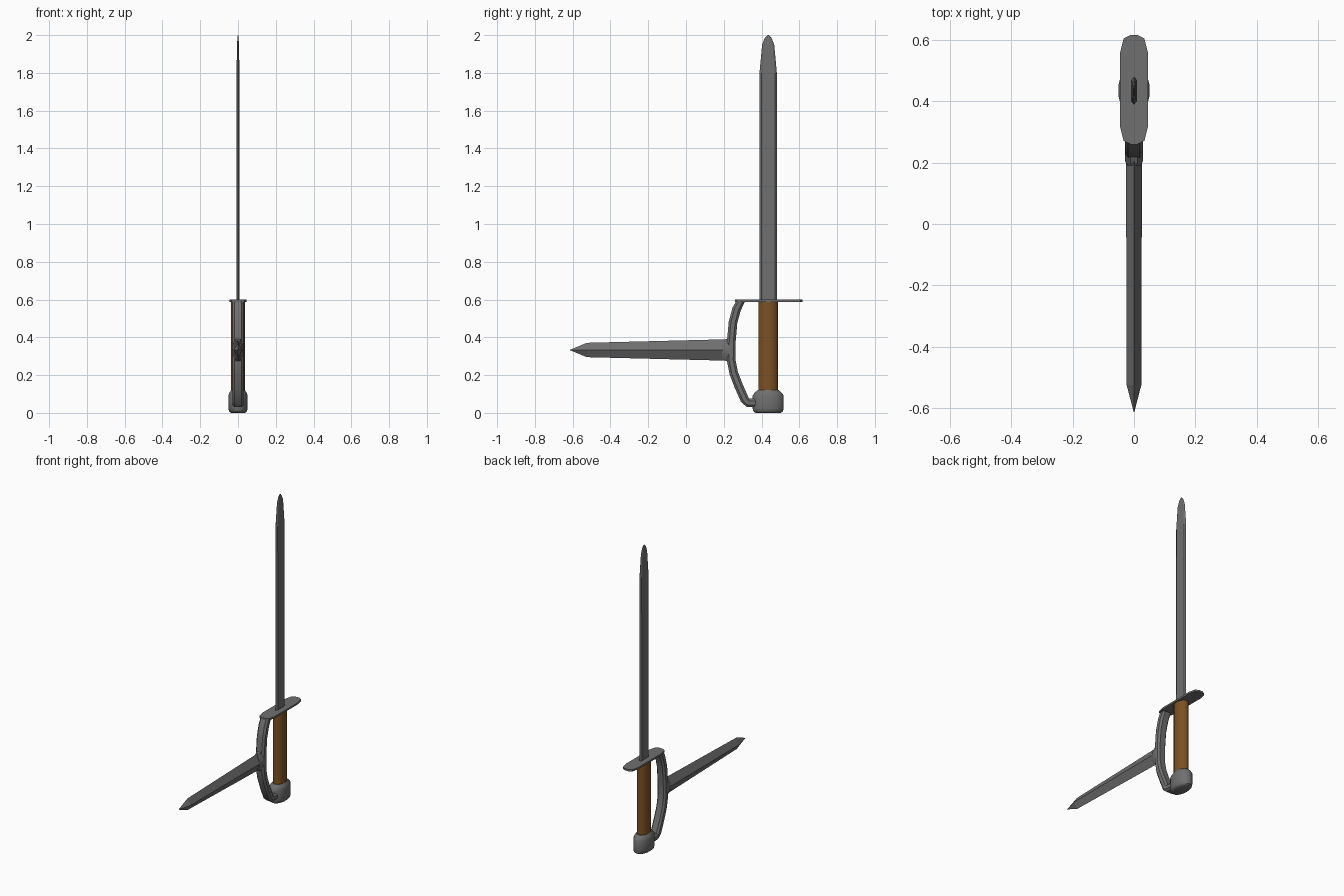
import bpy, bmesh, math
from mathutils import Vector

cube = bpy.data.objects.get("Cube")
if cube:
    bpy.data.objects.remove(cube)


def material(name, rgb):
    m = bpy.data.materials.new(name)
    m.use_nodes = True
    m.diffuse_color = (*rgb, 1)
    m.node_tree.nodes["Principled BSDF"].inputs["Base Color"].default_value = (*rgb, 1)
    return m


steel = material("dark steel", (0.16, 0.16, 0.16))
leather = material("brown leather", (0.2, 0.082, 0.017))


def loft(name, rings, mat, smooth=None):
    """Skin a list of equal-sized point rings and cap both ends."""
    bm = bmesh.new()
    loops = [[bm.verts.new(p) for p in ring] for ring in rings]
    n = len(loops[0])
    for a, b in zip(loops, loops[1:]):
        for i in range(n):
            j = (i + 1) % n
            bm.faces.new((a[i], a[j], b[j], b[i]))
    bm.faces.new(loops[0][::-1])
    bm.faces.new(loops[-1])
    bmesh.ops.remove_doubles(bm, verts=bm.verts, dist=0.0001)
    bmesh.ops.recalc_face_normals(bm, faces=bm.faces)
    mesh = bpy.data.meshes.new(name)
    bm.to_mesh(mesh)
    bm.free()
    mesh.materials.append(mat)
    obj = bpy.data.objects.new(name, mesh)
    bpy.context.collection.objects.link(obj)
    if smooth:
        bpy.ops.object.select_all(action='DESELECT')
        obj.select_set(True)
        bpy.context.view_layer.objects.active = obj
        bpy.ops.object.shade_smooth_by_angle(angle=math.radians(smooth))
    return obj


AXIS_Y = 0.435


def ellipse(rx, ry, z, n=16):
    angles = [math.tau * (i + 0.5) / n for i in range(n)]
    return [(rx * math.cos(a), AXIS_Y + ry * math.sin(a), z) for a in angles]


# Long blade: flat hexagonal section with bevelled edges and a rounded tip
def blade_ring(z, half, t):
    inner = half * 0.76
    section = [(0, half), (t, inner), (t, -inner), (0, -half), (-t, -inner), (-t, inner)]
    return [(x, AXIS_Y + y, z) for x, y in section]


loft("long_blade", [blade_ring(*s) for s in (
    (0.59, 0.046, 0.009), (1.8, 0.046, 0.008), (1.95, 0.032, 0.005),
    (1.985, 0.018, 0.003), (2.0, 0.004, 0.001))], steel)

# Guard plate: elongated octagon-like outline, mirrored from one quarter
quarter = [(0.012, 0.178), (0.034, 0.167), (0.045, 0.122)]
half_outline = quarter + [(x, -y) for x, y in reversed(quarter)]
outline = half_outline + [(-x, -y) for x, y in half_outline]
loft("guard_plate", [[(x, 0.438 + y, z) for x, y in outline] for z in (0.588, 0.6)], steel)

# Grip and pommel
loft("grip", [ellipse(0.038, 0.053, z) for z in (0.1, 0.59)], leather, 40)
loft("pommel", [ellipse(*s) for s in (
    (0.038, 0.068, 0.0), (0.048, 0.08, 0.008), (0.052, 0.084, 0.025),
    (0.052, 0.084, 0.09), (0.048, 0.075, 0.105), (0.038, 0.058, 0.12))], steel, 40)

# Knuckle bow: chamfered section swept along a path in the y-z plane
path = [Vector(p) for p in (
    (0.29, 0.592), (0.268, 0.55), (0.249, 0.48), (0.24, 0.38), (0.239, 0.28),
    (0.253, 0.21), (0.28, 0.14), (0.312, 0.068), (0.328, 0.053), (0.375, 0.053))]
bow_section = [(0.03, 0.011), (0.019, 0.023), (-0.019, 0.023), (-0.03, 0.011),
               (-0.03, -0.011), (-0.019, -0.023), (0.019, -0.023), (0.03, -0.011)]
rings = []
for i, p in enumerate(path):
    d = (path[min(i + 1, len(path) - 1)] - path[max(i - 1, 0)]).normalized()
    if i == 0:
        d = Vector((0, -1))
    side = Vector((-d.y, d.x))
    rings.append([(x, p.x + side.x * w, p.y + side.y * w) for x, w in bow_section])
loft("knuckle_bow", rings, steel, 35)

# Forward spike: diamond section tapering to a point
SPIKE_Z = 0.333


def diamond(y, rx, rz):
    return [(rx, y, SPIKE_Z), (0, y, SPIKE_Z + rz), (-rx, y, SPIKE_Z), (0, y, SPIKE_Z - rz)]


loft("forward_spike", [diamond(*s) for s in (
    (0.23, 0.026, 0.057), (-0.525, 0.024, 0.038), (-0.615, 0.0005, 0.0005))], steel)

# Collar where the spike meets the bow
def collar_ring(y, rx, rz):
    section = [(1, 0.35), (0.4, 1), (-0.4, 1), (-1, 0.35), (-1, -0.35), (-0.4, -1), (0.4, -1), (1, -0.35)]
    return [(x * rx, y, SPIKE_Z + z * rz) for x, z in section]


loft("spike_collar", [collar_ring(*s) for s in (
    (0.19, 0.022, 0.045), (0.205, 0.029, 0.056), (0.235, 0.03, 0.064))], steel, 35)
